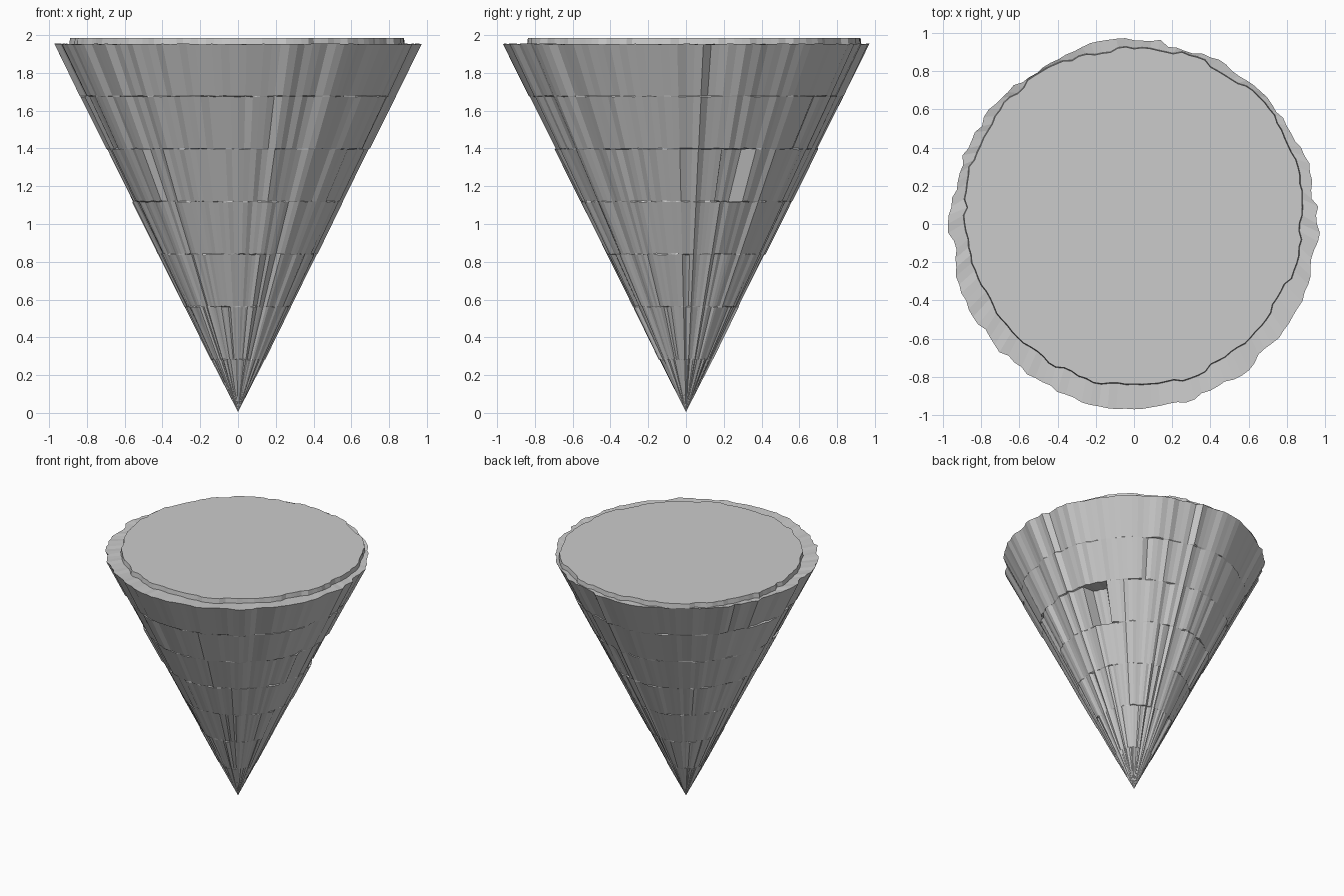
import bpy, bmesh, math, random

if "Cube" in bpy.data.objects:
    bpy.data.objects.remove(bpy.data.objects["Cube"])

random.seed(7)
N = 132            # facets round the cone
BANDS = 7          # stacked bands of flutes
RIM_Z = 1.95
TAU = 2 * math.pi


def ring(bm, radii, zs, cy=0.0):
    return [bm.verts.new((radii[i] * math.cos(TAU * i / N),
                          radii[i] * math.sin(TAU * i / N) + cy, zs[i])) for i in range(N)]


def bridge(bm, a, b):
    for i in range(N):
        j = (i + 1) % N
        bm.faces.new((a[i], a[j], b[j], b[i]))


def flutes(depth):
    # irregular ridges: random heights held over runs of one to four facets
    out = []
    while len(out) < N:
        v = random.uniform(-depth, depth)
        out += [v + random.uniform(-.3, .3) * depth for _ in range(random.randint(1, 4))]
    return out[:N]


bm = bmesh.new()
base = flutes(.014)

# fluted sides: every band starts with a tiny ledge above the last one
apex = bm.verts.new((0, 0, 0.005))
prev = None
for k in range(1, BANDS + 1):
    z0, z1 = RIM_Z * (k - 1) / BANDS, RIM_Z * k / BANDS
    extra = flutes(.009)
    rows = []
    for z in (z0 + .004, z1):
        s = .35 + .65 * z / RIM_Z
        radii = [z * .492 + s * (base[i] + extra[i]) for i in range(N)]
        if k == BANDS and z == z1:
            radii = [min(r, .973) for r in radii]
        if k == 5:   # chipped pocket on the right side
            for i in range(N):
                if 19 <= math.degrees(TAU * i / N) <= 30:
                    radii[i] -= .10
        rows.append((radii, [z + random.uniform(0, .006) for _ in range(N)]))
    if k == 1:
        prev = ring(bm, *rows[1])
        for i in range(N):
            bm.faces.new((apex, prev[(i + 1) % N], prev[i]))
        continue
    for row in rows:
        cur = ring(bm, *row)
        bridge(bm, prev, cur)
        prev = cur

# rim shelf, low broken wall and flat cap
shape = flutes(.012)
inner = [.885 + shape[i] + .01 * math.sin(3 * TAU * i / N) for i in range(N)]
shelf = ring(bm, inner, [1.945 + random.uniform(0, .008) for _ in range(N)], .045)
bridge(bm, prev, shelf)
top = ring(bm, [r - .004 for r in inner], [1.985] * N, .045)
bridge(bm, shelf, top)
bm.faces.new(top)

bmesh.ops.recalc_face_normals(bm, faces=bm.faces)
mesh = bpy.data.meshes.new("rock_cone")
bm.to_mesh(mesh)
bm.free()
bpy.context.collection.objects.link(bpy.data.objects.new("rock_cone", mesh))
